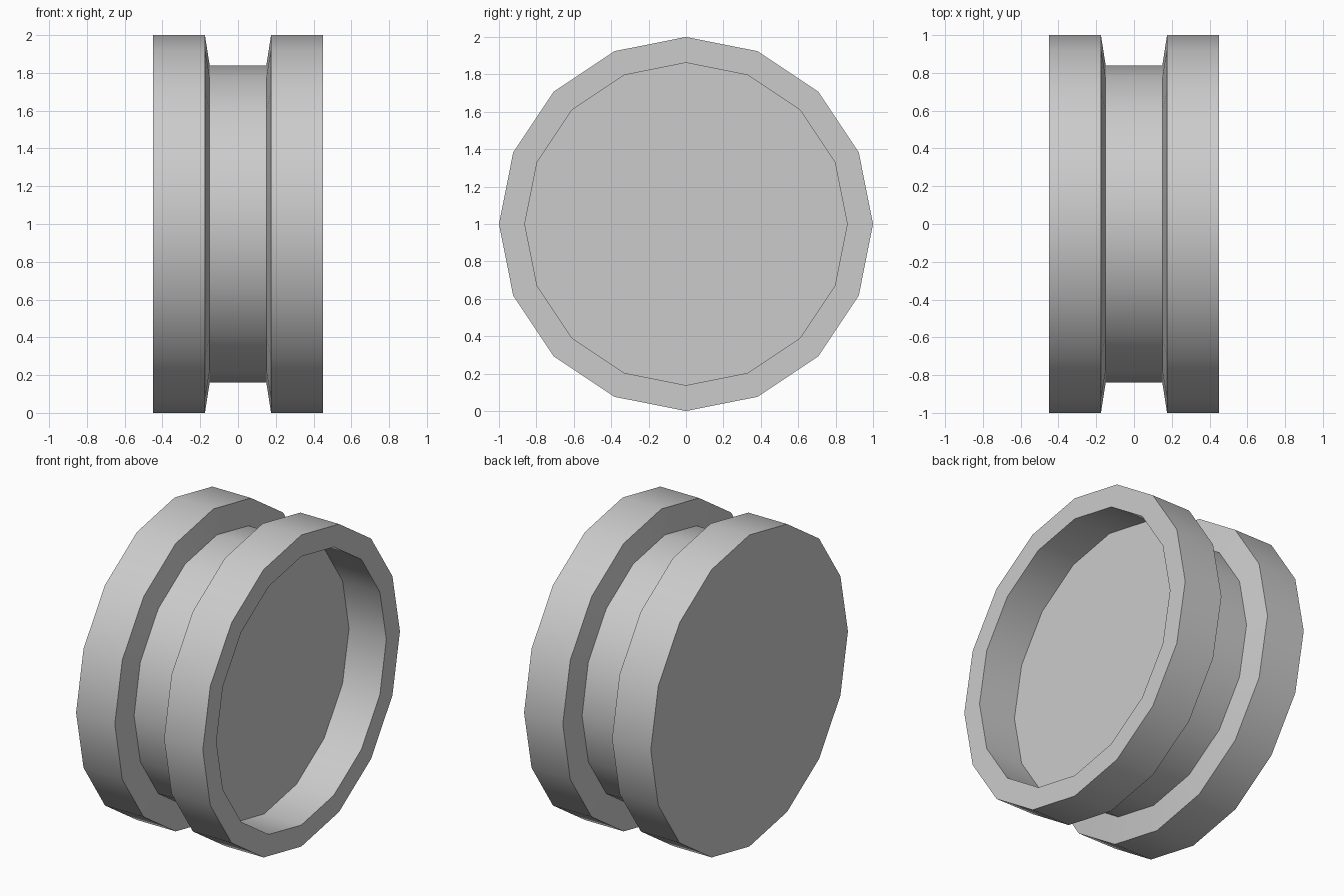
import bpy, bmesh
from math import sin, cos, tau, radians

if "Cube" in bpy.data.objects:
    bpy.data.objects.remove(bpy.data.objects["Cube"])

SIDES = 16

# Wheel profile along the x axis: (x, radius), from closed left face to recessed right floor
PROFILE = [
    (-0.45, 1.0), (-0.175, 1.0),    # left flange
    (-0.15, 0.84), (0.15, 0.84),    # groove between the flanges
    (0.175, 1.0), (0.45, 1.0),      # right flange
    (0.45, 0.862), (0.185, 0.862),  # rim lip and recess wall
]


def lathe_x(name, profile, centre_z):
    bm = bmesh.new()
    rings = []
    for x, r in profile:
        rings.append([bm.verts.new((x, r * sin(tau * i / SIDES), centre_z + r * cos(tau * i / SIDES)))
                      for i in range(SIDES)])
    for a, b in zip(rings, rings[1:]):
        for i in range(SIDES):
            j = (i + 1) % SIDES
            bm.faces.new((a[i], a[j], b[j], b[i]))
    # Flat end faces
    bm.faces.new(rings[0])
    bm.faces.new(rings[-1])
    bmesh.ops.recalc_face_normals(bm, faces=bm.faces)
    mesh = bpy.data.meshes.new(name)
    bm.to_mesh(mesh)
    bm.free()
    obj = bpy.data.objects.new(name, mesh)
    bpy.context.collection.objects.link(obj)
    return obj


wheel = lathe_x("grooved_wheel", PROFILE, 1.0)

# Smooth around the rim, sharp at the flange and groove edges
bpy.context.view_layer.objects.active = wheel
wheel.select_set(True)
bpy.ops.object.shade_smooth_by_angle(angle=radians(35))
